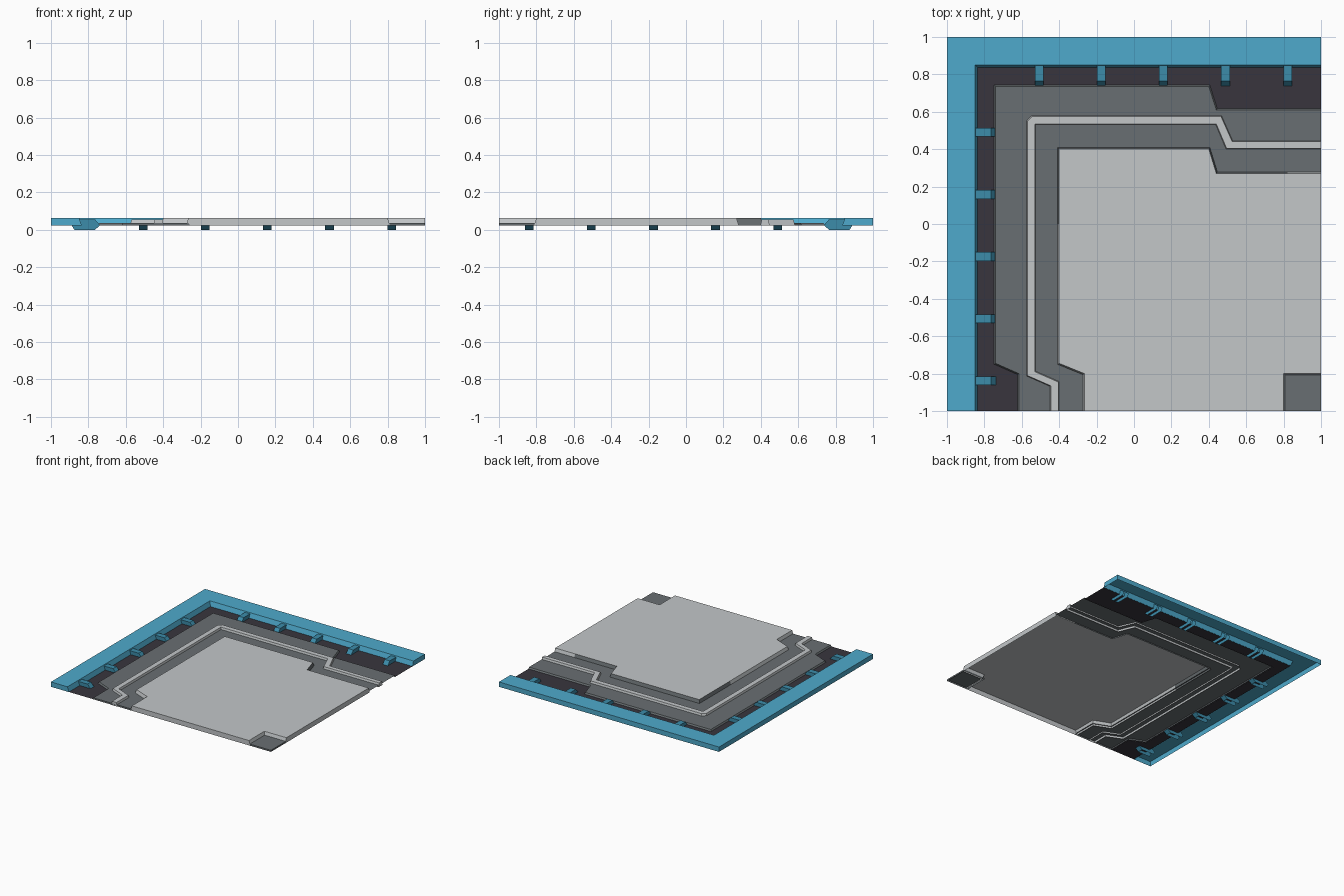
import bpy
from mathutils import Vector

if "Cube" in bpy.data.objects:
    bpy.data.objects.remove(bpy.data.objects["Cube"])


def srgb(r, g, b):
    return tuple(((c / 255 + 0.055) / 1.055) ** 2.4 for c in (r, g, b)) + (1.0,)


def material(name, rgb):
    m = bpy.data.materials.new(name)
    m.diffuse_color = srgb(*rgb)
    m.use_nodes = True
    m.node_tree.nodes["Principled BSDF"].inputs["Base Color"].default_value = m.diffuse_color
    return m


BLUE = material("blue", (78, 170, 204))
TEAL = material("dark blue", (60, 140, 170))
DARK = material("charcoal", (56, 53, 61))
GREY = material("mid grey", (105, 111, 114))
LIGHT = material("light grey", (195, 199, 201))


def make(name, verts, faces, mats):
    me = bpy.data.meshes.new(name)
    me.from_pydata(verts, [], faces)
    ob = bpy.data.objects.new(name, me)
    bpy.context.collection.objects.link(ob)
    for m in mats:
        me.materials.append(m)
    return ob


def offset(pts, d):
    """Mitred outward offset of a counter-clockwise outline, kept in the tile."""
    out = []
    for i, p in enumerate(pts):
        p = Vector(p)
        a = (p - Vector(pts[i - 1])).normalized()
        b = (Vector(pts[(i + 1) % len(pts)]) - p).normalized()
        na, nb = Vector((a.y, -a.x)), Vector((b.y, -b.x))
        q = p + (na + nb) * d / (1 + na.dot(nb))
        out.append([max(-1, min(1, c)) for c in q])
    return out


def shell(name, pts, top, bottom, flare, mats, walls=None):
    """Open-bottomed plate: a flat top and flared side walls."""
    n = len(pts)
    verts = [(x, y, top) for x, y in pts]
    verts += [(x, y, bottom) for x, y in offset(pts, flare)]
    faces = [list(range(n))]
    for i in range(n if walls is None else walls):
        j = (i + 1) % n
        faces.append([i, i + n, j + n, j])
    return make(name, verts, faces, mats)


# Outlines running from the front edge round to the right edge
panel_edge = [(-.265, -1), (-.265, -.80), (-.40, -.745), (-.40, 0), (-.40, .40),
              (.40, .40), (.44, .27), (.82, .27), (1, .27)]
ring_edge = [(-.615, -1), (-.615, -.80), (-.74, -.745), (-.74, .735),
             (.40, .735), (.44, .61), (1, .61)]
strip_out = [(-.445, -1), (-.445, -.865), (-.57, -.81), (-.57, .55),
             (-.545, .575), (.465, .575), (.525, .44), (1, .44)]
strip_in = [(-.405, -1), (-.405, -.845), (-.53, -.79), (-.53, .535),
            (.44, .535), (.495, .405), (1, .405)]
frame_edge = [(-.85, -1), (-.85, .85), (1, .85)]

# Raised frame along the left and back
shell("frame", frame_edge + [(1, 1), (-1, 1), (-1, -1)],
      .064, .024, .014, [BLUE])

# Channel floor between the frame and the stepped ring
floor = [(-.838, -1), (-.838, .838), (1, .838)] + ring_edge[::-1]
make("channel_floor", [(x, y, .025) for x, y in floor],
     [list(range(len(floor)))[::-1]], [DARK])

# Stepped ring round the panel; walls only on its outside
ring = panel_edge + ring_edge[::-1]
k = len(panel_edge)
ring = ring[k:] + ring[:k]
shell("stepped_ring", ring, .037, .024, .008, [GREY], len(ring_edge))

# Raised strip on the ring
shell("raised_strip", strip_in + strip_out[::-1], .054, .022, .008, [LIGHT])

# Main panel with notched corners; back and left-back walls are mid grey
panel = shell("panel", ([(.80, -1), (.80, -.80), (1, -.80)] + panel_edge[::-1]),
              .064, .024, .012, [LIGHT, GREY])
for f in panel.data.polygons:
    if abs(f.normal.z) < .9 and f.center.y > 0 and f.center.x < .82:
        f.material_index = 1

# Low corner plate in the front right notch
shell("corner_plate", [(.80, -1), (1, -1), (1, -.80), (.80, -.80)],
      .037, .024, 0, [GREY])

# Clips bridging the frame and the channel, open underneath
profile = [(-.89, .024), (-.85, .056), (-.765, .056), (-.737, .024),
           (-.765, 0), (-.875, 0)]


def clip(name, place):
    w = .023
    verts = [place(u, s, z) for s in (-w, w) for u, z in profile]
    faces = [[5, 4, 3, 2, 1, 0], [6, 7, 8, 9, 10, 11],
             [1, 2, 8, 7], [2, 3, 9, 8], [3, 4, 10, 9]]
    make(name, verts, faces, [TEAL])


for i in range(5):
    yc, xc = -.838 + .332 * i, -.507 + .332 * i
    clip(f"left_clip_{i + 1}", lambda u, s, z: (u, yc + s, z))
    clip(f"back_clip_{i + 1}", lambda u, s, z: (xc + s, -u, z))

# Outward normals, with every top sheet facing up
for ob in bpy.data.objects:
    me = ob.data
    if "clip" not in ob.name and me.polygons[0].normal.z < 0:
        me.flip_normals()
    elif ob.name.startswith("back_clip"):
        if me.polygons[2].normal.z < 0:
            me.flip_normals()
    elif ob.name.startswith("left_clip"):
        if me.polygons[2].normal.z < 0:
            me.flip_normals()
